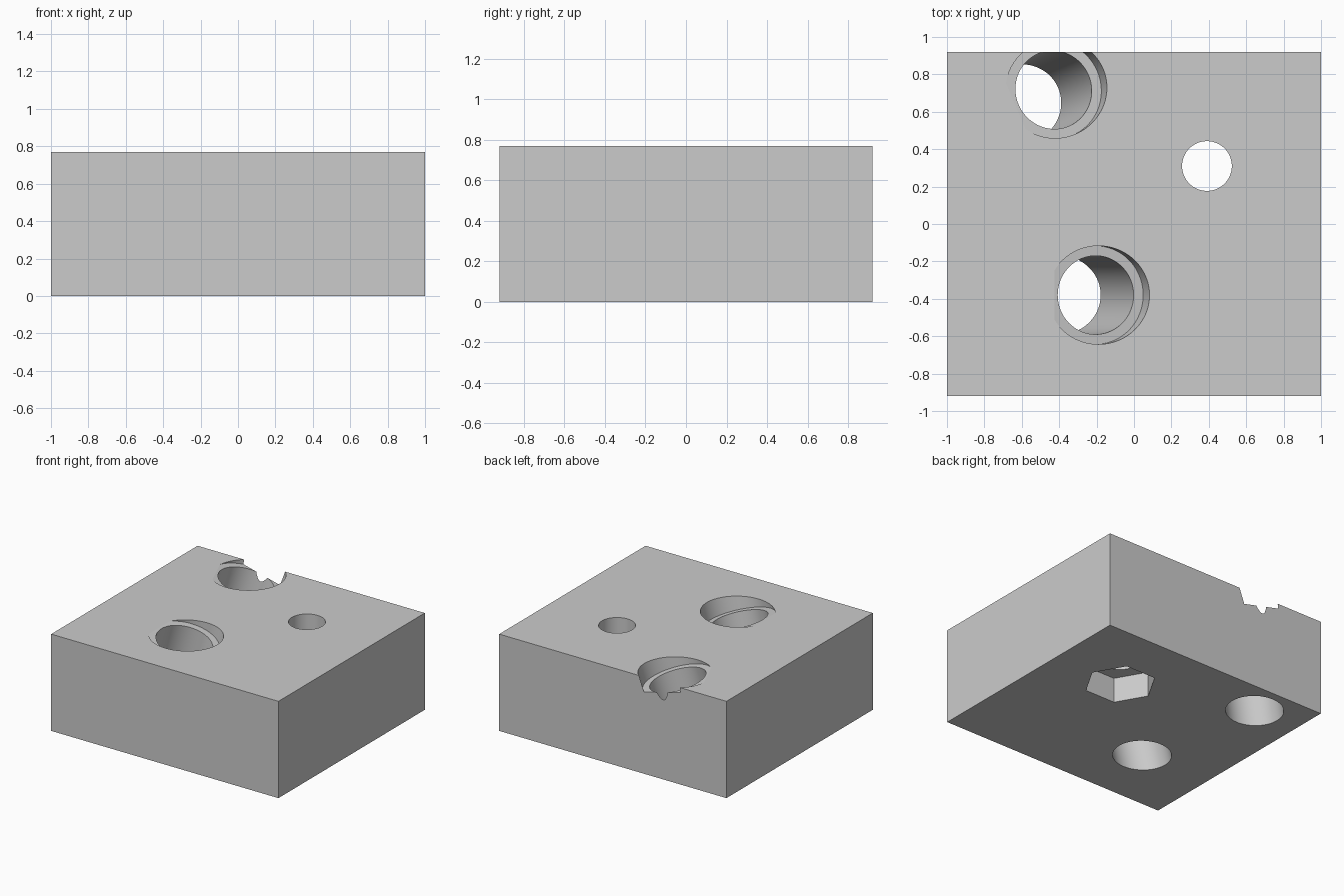
import bpy
import math
from mathutils import Matrix, Vector

default = bpy.data.objects.get("Cube")
if default:
    bpy.data.objects.remove(default, do_unlink=True)

HEIGHT = 0.77
TILT = math.radians(15)

# Material
grey = bpy.data.materials.new("plain_grey")
grey.use_nodes = True
colour = (0.6, 0.6, 0.6, 1)
grey.diffuse_color = colour
grey.node_tree.nodes["Principled BSDF"].inputs["Base Color"].default_value = colour

# Rectangular block
bpy.ops.mesh.primitive_cube_add(size=1, location=(0, 0, HEIGHT / 2))
block = bpy.context.object
block.name = "drilled_block"
block.scale = (2, 1.84, HEIGHT)
bpy.ops.object.transform_apply(location=True, rotation=False, scale=True)
block.data.materials.append(grey)


def cut(name, radius, bottom, top, frame, sides=96, turn=0):
    """Subtract a cylinder running from bottom to top along the frame's z axis."""
    bpy.ops.mesh.primitive_cylinder_add(vertices=sides, radius=radius, depth=top - bottom)
    cutter = bpy.context.object
    cutter.name = name
    cutter.hide_render = True
    cutter.data.materials.append(grey)
    centre = Matrix.Translation((0, 0, (top + bottom) / 2))
    cutter.data.transform(frame @ centre @ Matrix.Rotation(turn, 4, "Z"))
    bpy.ops.object.select_all(action="DESELECT")
    block.select_set(True)
    bpy.context.view_layer.objects.active = block
    mod = block.modifiers.new(name, "BOOLEAN")
    mod.operation = "DIFFERENCE"
    mod.solver = "EXACT"
    mod.object = cutter
    bpy.ops.object.modifier_apply(modifier=mod.name)
    bpy.data.objects.remove(cutter, do_unlink=True)


# Two leaning holes, each with a wide counterbore square to its axis
for name, x, y, heading in (("front", -0.205, -0.38, 0), ("back", -0.43, 0.717, 23)):
    frame = (Matrix.Translation(Vector((x, y, 0.711)))
             @ Matrix.Rotation(math.radians(heading), 4, "Z")
             @ Matrix.Rotation(TILT, 4, "Y"))
    cut(name + "_counterbore", 0.263, 0, 0.5, frame)
    cut(name + "_hole", 0.21, -1.2, 0.3, frame)

# Upright bolt hole with a hexagonal nut pocket underneath
bolt = Matrix.Translation((0.39, 0.31, 0))
cut("bolt_hole", 0.133, -0.5, 1.5, bolt)
cut("nut_pocket", 0.265, -0.5, 0.2, bolt, sides=6, turn=math.radians(30))

# Smooth the bores and keep every rim crisp
bpy.ops.object.shade_smooth_by_angle(angle=math.radians(10))
